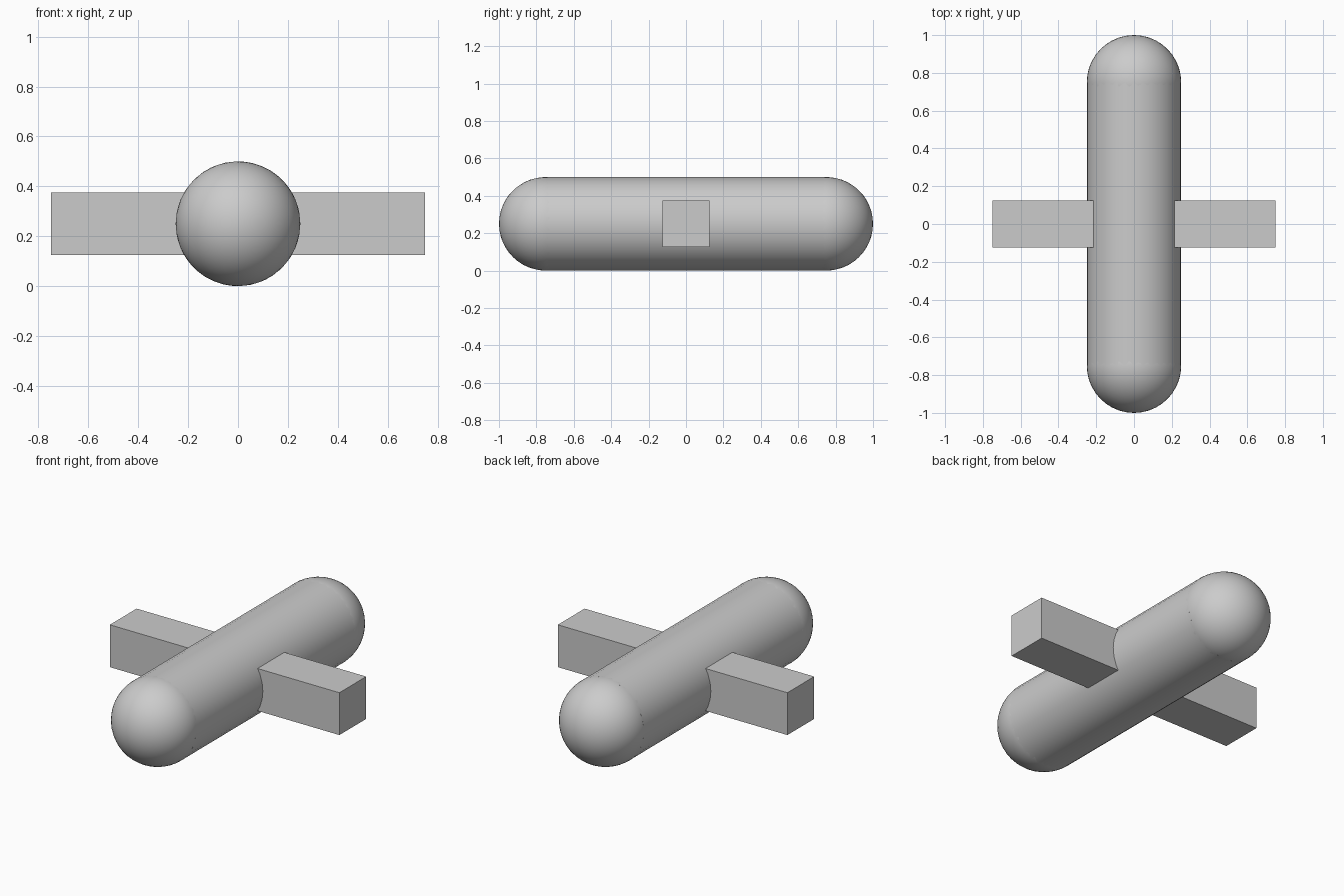
import bpy
import math

RADIUS = 0.25

cube = bpy.data.objects.get("Cube")
if cube:
    bpy.data.objects.remove(cube, do_unlink=True)

grey = bpy.data.materials.new("light_grey")
grey.use_nodes = True
colour = (0.6, 0.6, 0.6, 1)
grey.diffuse_color = colour
grey.node_tree.nodes["Principled BSDF"].inputs["Base Color"].default_value = colour


def finish(name, smooth):
    obj = bpy.context.object
    obj.name = name
    obj.data.materials.append(grey)
    if smooth:
        bpy.ops.object.shade_smooth_by_angle(angle=math.radians(35))
    return obj


# Long round body lying along y
bpy.ops.mesh.primitive_cylinder_add(vertices=32, radius=RADIUS, depth=1.5,
                                    location=(0, 0, RADIUS),
                                    rotation=(math.pi / 2, 0, 0))
finish("body", True)

# Rounded caps at both ends
for name, side in (("front_cap", -1), ("back_cap", 1)):
    bpy.ops.mesh.primitive_ico_sphere_add(subdivisions=4, radius=RADIUS,
                                          location=(0, side * 0.75, RADIUS))
    finish(name, True)

# Square bar through the middle
bpy.ops.mesh.primitive_cube_add(size=1, location=(0, 0, RADIUS))
bar = finish("crossbar", False)
bar.scale = (1.5, 0.25, 0.25)
